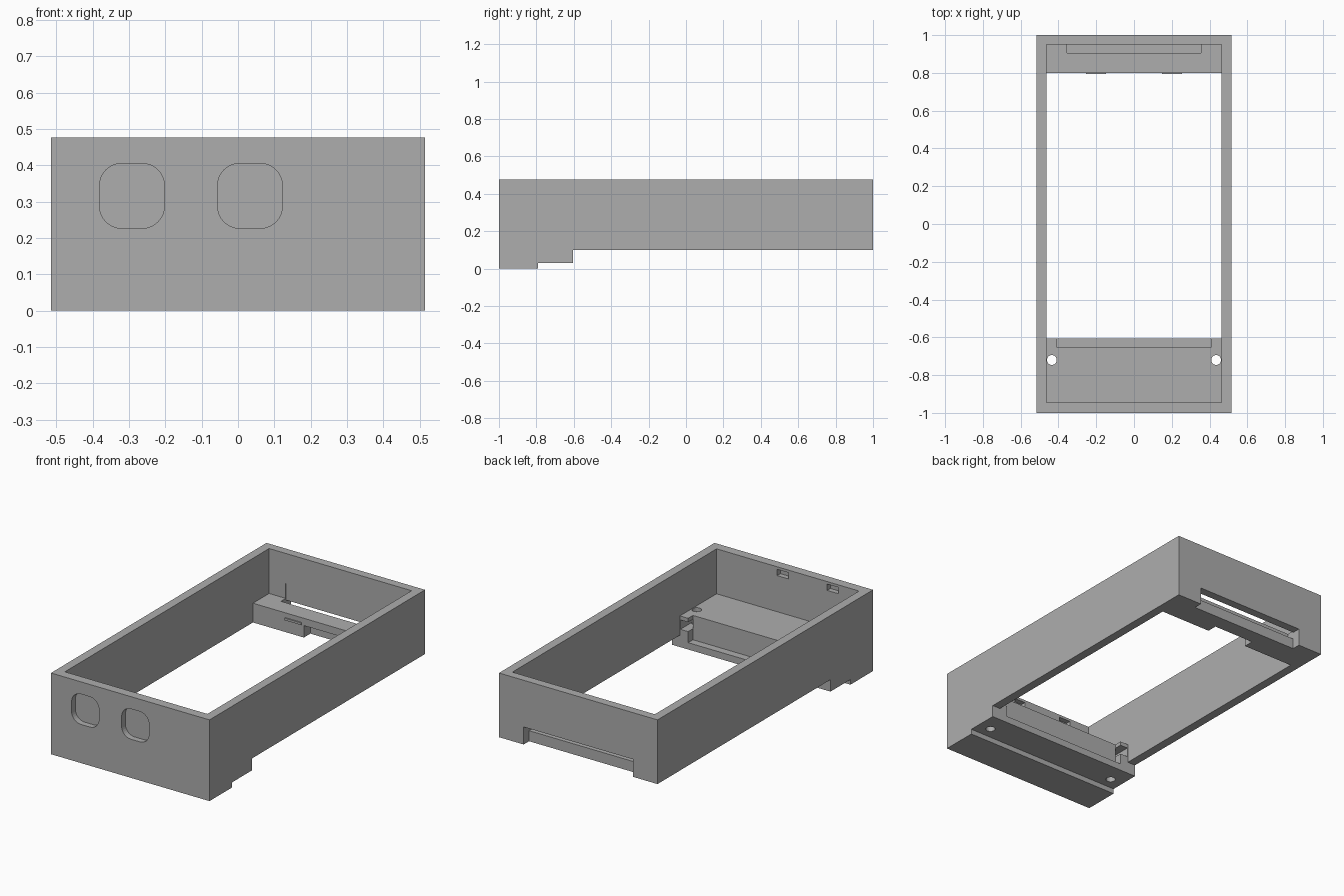
import bpy, bmesh, math

if "Cube" in bpy.data.objects:
    bpy.data.objects.remove(bpy.data.objects["Cube"])

grey = bpy.data.materials.new("plain_grey")
grey.diffuse_color = (0.42, 0.42, 0.42, 1)
grey.use_nodes = True
grey.node_tree.nodes["Principled BSDF"].inputs["Base Color"].default_value = grey.diffuse_color


def prism(name, pts, axis, lo, hi):
    """Extrude a 2D outline along x, y or z."""
    place = {"x": lambda a, b, t: (t, a, b),
             "y": lambda a, b, t: (a, t, b),
             "z": lambda a, b, t: (a, b, t)}[axis]
    bm = bmesh.new()
    face = bm.faces.new([bm.verts.new(place(a, b, lo)) for a, b in pts])
    geom = bmesh.ops.extrude_face_region(bm, geom=[face])["geom"]
    shift = [hi - lo if c == axis else 0 for c in "xyz"]
    bmesh.ops.translate(bm, vec=shift,
                        verts=[v for v in geom if isinstance(v, bmesh.types.BMVert)])
    bmesh.ops.recalc_face_normals(bm, faces=bm.faces)
    mesh = bpy.data.meshes.new(name)
    bm.to_mesh(mesh)
    bm.free()
    mesh.materials.append(grey)
    obj = bpy.data.objects.new(name, mesh)
    bpy.context.collection.objects.link(obj)
    return obj


def box(name, x0, x1, y0, y1, z0, z1):
    return prism(name, [(x0, y0), (x1, y0), (x1, y1), (x0, y1)], "z", z0, z1)


def rounded(cx, cz, half, r, n=8):
    pts = []
    for i, (sx, sz) in enumerate([(1, 1), (-1, 1), (-1, -1), (1, -1)]):
        for k in range(n + 1):
            a = math.pi / 2 * (i + k / n)
            pts.append((cx + sx * (half - r) + r * math.cos(a),
                        cz + sz * (half - r) + r * math.sin(a)))
    return pts


def cut(cutter):
    mod = body.modifiers.new("cut", "BOOLEAN")
    mod.operation, mod.solver, mod.object = "DIFFERENCE", "EXACT", cutter
    bpy.context.view_layer.objects.active = body
    bpy.ops.object.modifier_apply(modifier=mod.name)
    bpy.data.objects.remove(cutter)


# Case body with the stepped foot at the front
body = prism("case_body", [(-1, 0), (-0.79, 0), (-0.79, 0.03), (-0.605, 0.03),
                           (-0.605, 0.1), (1, 0.1), (1, 0.477), (-1, 0.477)],
             "x", -0.515, 0.515)

# Cavity above both shelves, and the open bottom between them
cut(box("cavity", -0.463, 0.463, -0.945, 0.95, 0.213, 0.7))
cut(box("opening", -0.463, 0.463, -0.605, 0.8, -0.1, 0.3))

# Low ledge behind the front shelf
cut(box("ledge", -0.41, 0.41, -0.65, -0.55, 0.07, 0.3))

# Screw holes and nut slots in the front shelf corners
for s in (-1, 1):
    cut(box("nut_slot", s * 0.435 - 0.025, s * 0.435 + 0.025, -0.75, -0.55, 0.135, 0.19))
    ring = [(s * 0.435 + 0.026 * math.cos(math.tau * i / 24),
             -0.72 + 0.026 * math.sin(math.tau * i / 24)) for i in range(24)]
    cut(prism("screw_hole", ring, "z", -0.1, 0.4))

# Rear notch, slot through the rear shelf, and finger recess under it
cut(box("rear_notch", -0.355, 0.355, 0.95, 1.1, 0, 0.203))
cut(box("shelf_slot", -0.355, 0.355, 0.905, 0.951, 0.162, 0.3))
cut(box("finger_recess", -0.132, 0.132, 0.7, 0.86, 0, 0.17))

# Rounded front pockets, each with a small slot on the inner wall
for x in (-0.292, 0.033):
    cut(prism("pocket", rounded(x, 0.316, 0.089, 0.06), "y", -1.1, -0.965))
    cut(box("wall_slot", x - 0.037, x + 0.037, -0.975, -0.9, 0.425, 0.462))

# Small clips on the front edge of the rear shelf
for s in (-1, 1):
    box("shelf_clip", s * 0.2 - 0.053, s * 0.2 + 0.053, 0.793, 0.805, 0.172, 0.185)
